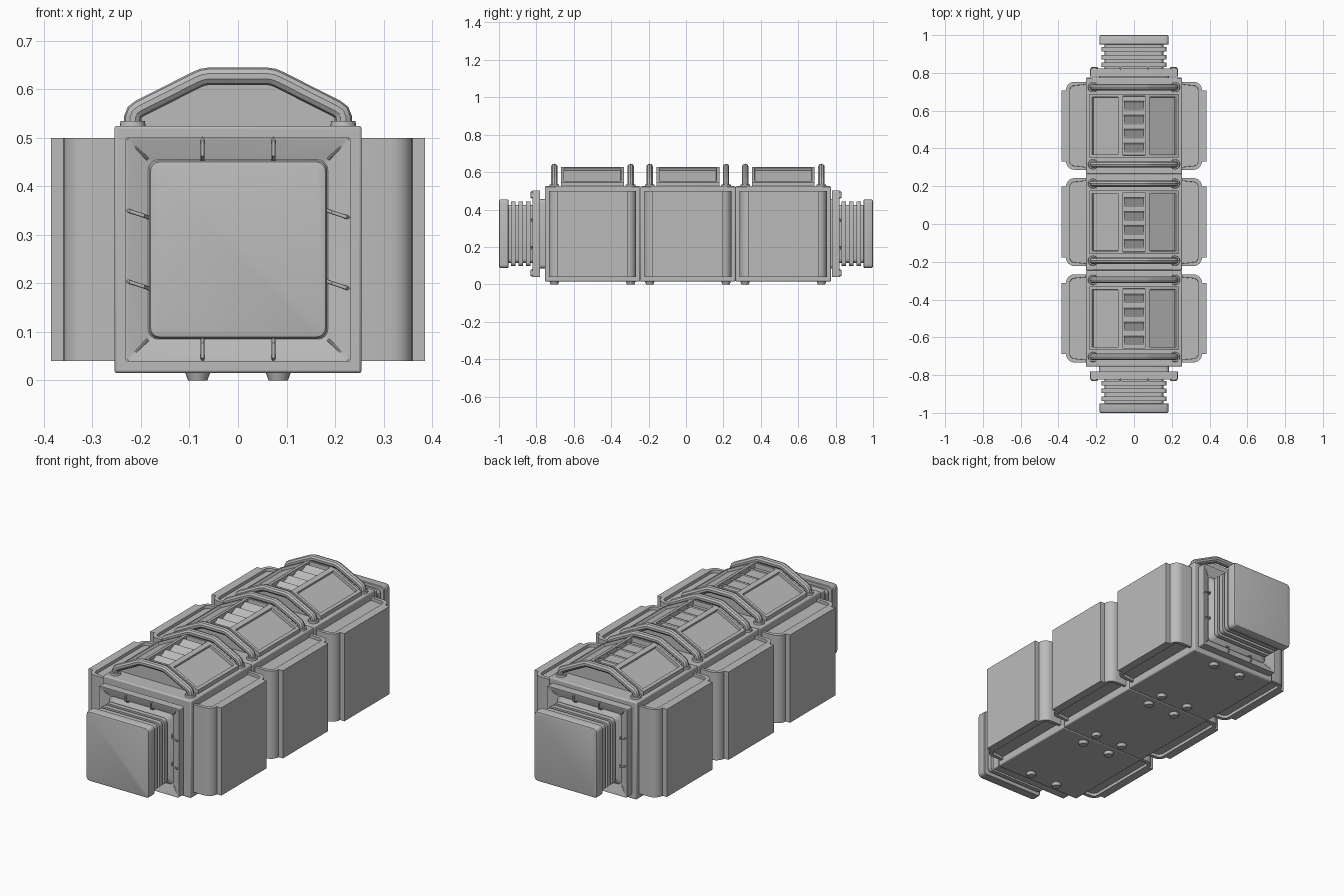
import bpy, bmesh, math
from mathutils import Vector

cube = bpy.data.objects.get("Cube")
if cube:
    bpy.data.objects.remove(cube, do_unlink=True)

grey = bpy.data.materials.new("plain_grey")
grey.use_nodes = True
grey.diffuse_color = (0.5, 0.5, 0.5, 1)
grey.node_tree.nodes["Principled BSDF"].inputs["Base Color"].default_value = (0.5, 0.5, 0.5, 1)

PITCH, SHIFT, MID_Z = 0.51, 0.01, 0.27
BAR_OFFSET = 0.204


def finish(name, bm, bevel=0, segments=2):
    """Turn a bmesh into a shaded, optionally bevelled object."""
    bmesh.ops.recalc_face_normals(bm, faces=bm.faces)
    mesh = bpy.data.meshes.new(name)
    bm.to_mesh(mesh)
    bm.free()
    mesh.materials.append(grey)
    ob = bpy.data.objects.new(name, mesh)
    bpy.context.collection.objects.link(ob)
    if bevel:
        mod = ob.modifiers.new("bevel", "BEVEL")
        mod.width, mod.segments = bevel, segments
        mod.limit_method, mod.angle_limit = "ANGLE", math.radians(40)
    bpy.context.view_layer.objects.active = ob
    bpy.ops.object.select_all(action="DESELECT")
    ob.select_set(True)
    bpy.ops.object.shade_smooth_by_angle(angle=math.radians(35))
    return ob


def box_bm(center, size):
    bm = bmesh.new()
    bmesh.ops.create_cube(bm, size=1)
    for v in bm.verts:
        v.co = Vector(c + s * p for c, s, p in zip(center, size, v.co))
    return bm


def prism(points, low, high, axis):
    """Extrude a 2D outline along y (axis 1) or z (axis 2)."""
    bm = bmesh.new()
    place = (lambda a, b, t: (a, t, b)) if axis == 1 else (lambda a, b, t: (a, b, t))
    face = bm.faces.new([bm.verts.new(place(a, b, low)) for a, b in points])
    new = bmesh.ops.extrude_face_region(bm, geom=[face])["geom"]
    step = Vector(place(0, 0, high - low))
    bmesh.ops.translate(bm, vec=step, verts=[v for v in new if isinstance(v, bmesh.types.BMVert)])
    bmesh.ops.recalc_face_normals(bm, faces=bm.faces)
    return bm


def square_loft(name, profile, corner, side):
    """Rounded squares (distance along y, half width) joined into one shell."""
    bm = bmesh.new()
    rings = []
    for y, half in profile:
        ring = []
        for q in range(4):
            for i in range(5):
                ang = math.radians(90 * q + 22.5 * i)
                mid = math.radians(90 * q + 45)
                flat = (half - corner) * math.sqrt(2)
                x = flat * math.cos(mid) + corner * math.cos(ang)
                z = flat * math.sin(mid) + corner * math.sin(ang)
                ring.append(bm.verts.new((x, side * y, MID_Z + z)))
        rings.append(ring)
    n = len(rings[0])
    for a, b in zip(rings, rings[1:]):
        for i in range(n):
            bm.faces.new((a[i], a[(i + 1) % n], b[(i + 1) % n], b[i]))
    bm.faces.new(rings[0])
    bm.faces.new(rings[-1])
    return finish(name, bm)


def tube(name, points, radius):
    curve = bpy.data.curves.new(name, "CURVE")
    curve.dimensions = "3D"
    curve.bevel_depth, curve.bevel_resolution = radius, 3
    curve.use_fill_caps = True
    spline = curve.splines.new("POLY")
    spline.points.add(len(points) - 1)
    for p, co in zip(spline.points, points):
        p.co = (*co, 1)
    helper = bpy.data.objects.new(name, curve)
    bm = bmesh.new()
    bm.from_mesh(bpy.data.meshes.new_from_object(helper))
    bpy.data.objects.remove(helper)
    return finish(name, bm)


def disc(name, x, y, low, high, r_low, r_high):
    bm = bmesh.new()
    bmesh.ops.create_cone(bm, cap_ends=True, segments=20, radius1=r_low, radius2=r_high, depth=high - low)
    bmesh.ops.translate(bm, vec=(x, y, (low + high) / 2), verts=bm.verts)
    return finish(name, bm)


def roof(cy):
    # Hipped cover with sunken side windows and a louvre well on top
    half = [(0.235, 0.52), (0.235, 0.545), (0.07, 0.628)]
    outline = half + [(-x, z) for x, z in reversed(half)]
    bm = prism(outline, cy - 0.168, cy + 0.168, 1)
    bm.normal_update()
    for face in [f for f in bm.faces if f.normal.z > 0.5]:
        flat = face.normal.z > 0.99
        bmesh.ops.inset_region(bm, faces=[face], thickness=0.015 if flat else 0.022)
        bmesh.ops.inset_region(bm, faces=[face], thickness=0.002, depth=-0.025 if flat else -0.014)
    finish("roof_cover", bm)
    # Tilted louvre slats
    for i in range(4):
        y = cy + (i - 1.5) * 0.074
        slat = [(y - 0.03, 0.605), (y + 0.014, 0.627), (y + 0.019, 0.622), (y - 0.024, 0.6)]
        bm = prism(slat, -0.054, 0.054, 2)
        for v in bm.verts:
            v.co = (v.co.z, v.co.x, v.co.y)
        finish("roof_slat", bm)


def roll_bar(y):
    half = [(0.217, 0.525), (0.217, 0.542), (0.213, 0.553), (0.202, 0.561),
            (0.085, 0.62), (0.073, 0.625), (0.06, 0.627)]
    path = half + [(-x, z) for x, z in reversed(half)]
    tube("roll_bar", [(x, y, z) for x, z in path], 0.018)
    for s in (-1, 1):
        disc("bar_flange", s * 0.217, y, 0.522, 0.535, 0.027, 0.025)
        disc("foot", s * 0.083, y, 0, 0.02, 0.02, 0.027)


def side_pod(cy, s):
    # Rounded pad with a shallow slot in its top and bottom
    r, hy, x_out = 0.045, 0.233, 0.36
    arc = [(x_out - r + r * math.sin(math.radians(a)), hy - r + r * math.cos(math.radians(a)))
           for a in range(0, 91, 15)]
    side = [(0.24, hy)] + arc
    outline = side + [(x, -y) for x, y in reversed(side)]
    bm = prism([(s * x, cy + y) for x, y in outline], 0.04, 0.5, 2)
    bm.normal_update()
    for face in [f for f in bm.faces if abs(f.normal.z) > 0.9]:
        bmesh.ops.inset_region(bm, faces=[face], thickness=0.02)
        bmesh.ops.inset_region(bm, faces=[face], thickness=0.001, depth=-0.015)
    finish("side_pad", bm)
    finish("side_plate", box_bm((s * 0.3625, cy, MID_Z), (0.045, 0.376, 0.46)))


def end_coupling(side):
    # Collar with a mitred slope, folded sleeve, then the end cap
    collar = [(0.78, 0.18), (0.78, 0.232), (0.822, 0.232), (0.822, 0.225), (0.798, 0.187), (0.798, 0.16)]
    square_loft("end_collar", collar, 0.006, side)
    sleeve = [(0.74, 0.185), (0.80, 0.185)]
    for y in (0.832, 0.872, 0.912):
        sleeve += [(y - 0.012, 0.155), (y, 0.155), (y, 0.172), (y + 0.024, 0.172), (y + 0.024, 0.155)]
    square_loft("end_sleeve", sleeve + [(0.955, 0.155)], 0.02, side)
    cap = [(0.95, 0.15), (0.95, 0.18), (0.953, 0.183), (0.992, 0.183), (0.998, 0.18), (1.0, 0.174)]
    square_loft("end_cap", cap, 0.018, side)
    # Short hooks bridging the collar, and ribs on its mitred corners
    for q in range(4):
        c, d = round(math.cos(q * math.pi / 2)), round(math.sin(q * math.pi / 2))
        upright = abs(c)
        for t in (-0.073, 0.073):
            pts = []
            for r, y, lean in ((0.229, 0.815, 1), (0.222, 0.828, 0.7), (0.195, 0.828, -0.4), (0.182, 0.8, -1)):
                u = t - upright * lean * 0.008
                pts.append((c * r - d * u, side * y, MID_Z + d * r + c * u))
            tube("collar_hook", pts, 0.004)
        pts = [((c - d) * r, side * y, MID_Z + (c + d) * r) for r, y in ((0.228, 0.82), (0.186, 0.8))]
        tube("corner_rib", pts, 0.003)


for k in (-1, 0, 1):
    cy = SHIFT + PITCH * k
    finish("body_module", box_bm((0, cy, MID_Z), (0.51, PITCH, 0.51)), 0.006)
    roof(cy)
    for s in (-1, 1):
        roll_bar(cy + s * BAR_OFFSET)
        side_pod(cy, s)

for side in (-1, 1):
    end_coupling(side)
